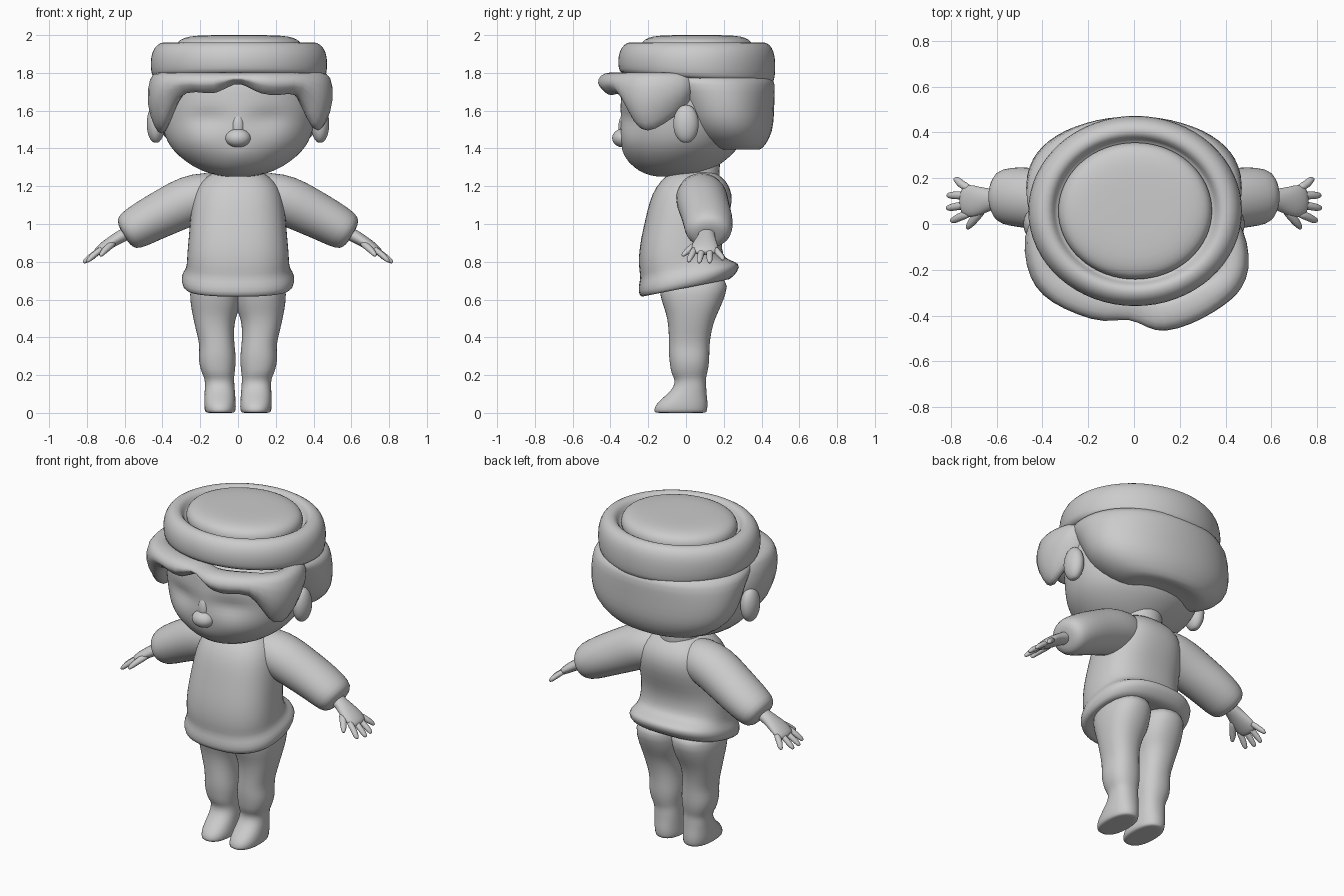
import bpy, bmesh, math
from mathutils import Vector

clay = bpy.data.materials.new("plain_grey")
clay.diffuse_color = (0.6, 0.6, 0.6, 1)


def skin(name, rings, sub=1):
    """Bridge closed rings of points, cap both ends, smooth."""
    bm = bmesh.new()
    loops = [[bm.verts.new(p) for p in r] for r in rings]
    n = len(loops[0])
    for a, b in zip(loops, loops[1:]):
        for i in range(n):
            j = (i + 1) % n
            bm.faces.new((a[i], a[j], b[j], b[i]))
    for cap in (loops[0], loops[-1]):
        c = bm.verts.new(sum((v.co for v in cap), Vector()) / n)
        for i in range(n):
            bm.faces.new((cap[i], cap[(i + 1) % n], c))
    bmesh.ops.recalc_face_normals(bm, faces=bm.faces)
    me = bpy.data.meshes.new(name)
    bm.to_mesh(me)
    bm.free()
    me.materials.append(clay)
    for p in me.polygons:
        p.use_smooth = True
    ob = bpy.data.objects.new(name, me)
    bpy.context.collection.objects.link(ob)
    if sub:
        ob.modifiers.new("smooth", 'SUBSURF').levels = sub
        ob.modifiers["smooth"].render_levels = sub
    return ob


def stack(name, rows, n=24, power=2.0, sub=1):
    """Rows of (z, x_min, x_max, y_front, y_back, tilt) lofted upwards."""
    rings = []
    for z, x0, x1, y0, y1, tilt in rows:
        ring = []
        for i in range(n):
            t = math.tau * i / n
            c, s = math.cos(t), math.sin(t)
            x = (x0 + x1) / 2 + (x1 - x0) / 2 * math.copysign(abs(c) ** (2 / power), c)
            y = (y0 + y1) / 2 + (y1 - y0) / 2 * math.copysign(abs(s) ** (2 / power), s)
            ring.append(Vector((x, y, z + tilt * y)))
        rings.append(ring)
    return skin(name, rings, sub)


def sym(rows):
    """Rows of (z, half_width, y_front, y_back[, tilt]) centred on x."""
    return [(r[0], -r[1], r[1], r[2], r[3], r[4] if len(r) > 4 else 0) for r in rows]


def tube(name, pts, side=1, n=12):
    """Points of (x, y, z, half_depth, half_height) along a limb."""
    rings = []
    P = [Vector(p[:3]) for p in pts]
    for k, p in enumerate(pts):
        d = (P[min(k + 1, len(P) - 1)] - P[max(k - 1, 0)]).normalized()
        s = Vector((0, 0, 1)).cross(d).normalized()
        u = d.cross(s)
        ring = []
        for i in range(n):
            t = math.tau * i / n
            q = P[k] + s * p[3] * math.cos(t) + u * p[4] * math.sin(t)
            ring.append(Vector((q.x * side, q.y, q.z)))
        rings.append(ring)
    return skin(name, rings)


def ball(name, c, r):
    rows = []
    for k in range(1, 10):
        a = math.pi * k / 10
        s = math.sin(a)
        rows.append((c[2] - r[2] * math.cos(a) * 1.04, c[0] - r[0] * s, c[0] + r[0] * s,
                     c[1] - r[1] * s, c[1] + r[1] * s, 0))
    return stack(name, rows, 16)


# Head, with sunken eyes, full cheeks and a mouth crease
head = stack("head", sym([
    (1.25, .07, -.16, .05), (1.265, .15, -.22, .1), (1.30, .235, -.28, .16),
    (1.36, .315, -.325, .24), (1.41, .36, -.34, .28), (1.46, .385, -.348, .3),
    (1.51, .40, -.35, .32), (1.56, .41, -.35, .33), (1.61, .415, -.35, .33),
    (1.66, .415, -.345, .33), (1.72, .41, -.34, .33), (1.80, .40, -.33, .33)]), 48)
for v in head.data.vertices:
    x, y, z = v.co
    if y < 0:
        bump = lambda cx, cz, sx, sz: math.exp(-((abs(x) - cx) / sx) ** 2 - ((z - cz) / sz) ** 2)
        v.co.y += .03 * bump(.16, 1.56, .11, .04) + .012 * bump(0, 1.335, .09, .02)
        v.co.y -= .015 * bump(0, 1.375, .06, .025) + .012 * bump(.2, 1.43, .1, .05)
ball("nose", (0, -.335, 1.455), (.07, .058, .048))
ball("nose_bridge", (0, -.315, 1.51), (.04, .045, .08))
stack("neck", sym([(1.2, .14, -.1, .2), (1.28, .12, -.08, .17), (1.36, .13, -.08, .2)]), 16)
for s, side in ((1, "right"), (-1, "left")):
    ball(side + "_ear", (.435 * s, .0, 1.53), (.05, .07, .1))

# Hair: full back and a wavy fringe
stack("back_hair", sym([
    (1.40, .16, .2, .35), (1.385, .24, .14, .39), (1.42, .34, .06, .425),
    (1.49, .43, -.02, .46), (1.57, .465, -.07, .468), (1.66, .475, -.12, .47),
    (1.74, .475, -.2, .475), (1.80, .46, -.3, .46)]), 28, 2.1)
fringe = [(-.44, .04, 1.55), (-.49, -.05, 1.47), (-.475, -.19, 1.47), (-.435, -.28, 1.54),
          (-.36, -.345, 1.68), (-.25, -.395, 1.70), (-.13, -.435, 1.67), (-.02, -.405, 1.75),
          (.06, -.455, 1.72), (.13, -.475, 1.68), (.25, -.44, 1.67), (.35, -.385, 1.70),
          (.425, -.335, 1.57), (.475, -.285, 1.48), (.51, -.2, 1.49), (.50, -.08, 1.56),
          (.455, .03, 1.64)]
rings = []
for x, y, low in fringe:
    inward = Vector((-x, .05 - y, 0)).normalized()
    deep = 1.8 - low
    section = [(.15, 1.80), (.06, 1.805), (.012, 1.79), (-.008, 1.80 - deep * .5),
               (.01 + deep * .1, low + .03), (.04 + deep * .12, low - .005),
               (.09 + deep * .1, low + .03), (.15, 1.80 - deep * .5)]
    rings.append([Vector((x, y, z)) + inward * d for d, z in section])
skin("fringe", rings)

# Hat: rolled band and raised crown
def hat_rows(prof):
    return [(z, .005 - r, .005 + r, .057 - r * .89, .057 + r * .89, t) for r, z, t in prof]
stack("hat_band", hat_rows([
    (.38, 1.77, -.07), (.455, 1.772, -.07), (.467, 1.80, -.06), (.472, 1.86, -.02),
    (.462, 1.915, 0), (.435, 1.952, 0), (.40, 1.964, 0), (.372, 1.958, 0),
    (.352, 1.93, 0), (.345, 1.90, 0)]), 32)
stack("hat_crown", hat_rows([
    (.34, 1.88, 0), (.34, 1.935, 0), (.325, 1.968, 0), (.295, 1.985, 0), (.24, 1.998, 0),
    (.12, 2.0, 0)]), 32)

# Jumper with a flared, tilted hem
stack("jumper", sym([
    (.69, .2, -.15, .15, .2), (.655, .265, -.22, .21, .2), (.665, .295, -.25, .25, .2),
    (.72, .305, -.255, .295, .2), (.755, .278, -.24, .26, .18), (.79, .272, -.25, .205, .13),
    (.85, .27, -.252, .19, .08), (.93, .262, -.24, .19, .03), (1.02, .255, -.217, .22),
    (1.12, .245, -.195, .25), (1.2, .22, -.16, .235), (1.25, .17, -.11, .19),
    (1.285, .11, -.07, .14)]), 28, 2.5)

# Arms, hands and legs on both sides
for s, side in ((1, "right"), (-1, "left")):
    tube(side + "_sleeve", [
        (.06, .08, 1.15, .10, .11), (.16, .08, 1.155, .135, .125), (.26, .085, 1.125, .14, .135),
        (.36, .1, 1.075, .135, .128), (.46, .115, 1.025, .135, .12), (.54, .12, .98, .13, .113),
        (.59, .12, .952, .115, .1), (.605, .12, .943, .07, .06)], s, 20)
    tube(side + "_palm", [
        (.56, .11, .965, .045, .04), (.62, .11, .935, .045, .035), (.67, .10, .905, .065, .032),
        (.72, .10, .872, .078, .028), (.755, .1, .845, .06, .02)], s)
    for k, (y0, y1, x1, z1) in enumerate([(.045, .015, .80, .80), (.085, .07, .818, .795),
                                         (.125, .125, .815, .795), (.155, .195, .785, .81)]):
        tube(f"{side}_finger_{k + 1}", [
            (.72, y0, .87, .02, .018), ((.73 + x1) / 2, (y0 + y1) / 2, (z1 + .87) / 2, .019, .017),
            (x1 - .012, y1, z1 + .012, .017, .015), (x1, y1, z1, .009, .008)], s, 8)
    tube(side + "_thumb", [(.66, .07, .9, .025, .022), (.69, .03, .875, .022, .02),
                           (.715, .0, .85, .019, .017), (.728, -.02, .832, .01, .01)], s, 8)
    leg = [(.0, .03, .16, -.155, .10), (.002, .012, .175, -.172, .112), (.035, .01, .18, -.168, .116),
           (.065, .012, .18, -.14, .115), (.1, .014, .178, -.1, .11), (.14, .018, .176, -.062, .108),
           (.18, .02, .176, -.06, .105), (.205, .018, .19, -.078, .112), (.25, .012, .205, -.085, .122),
           (.3, .01, .21, -.092, .125), (.36, .018, .203, -.092, .125), (.43, .022, .222, -.092, .135),
           (.5, .014, .238, -.1, .155), (.55, -.01, .248, -.115, .18), (.62, -.02, .258, -.14, .21),
           (.72, -.02, .25, -.15, .235)]
    stack(side + "_leg", [(z, *sorted((a * s, b * s)), f, k, 0) for z, a, b, f, k in leg], 20, 2.3)
